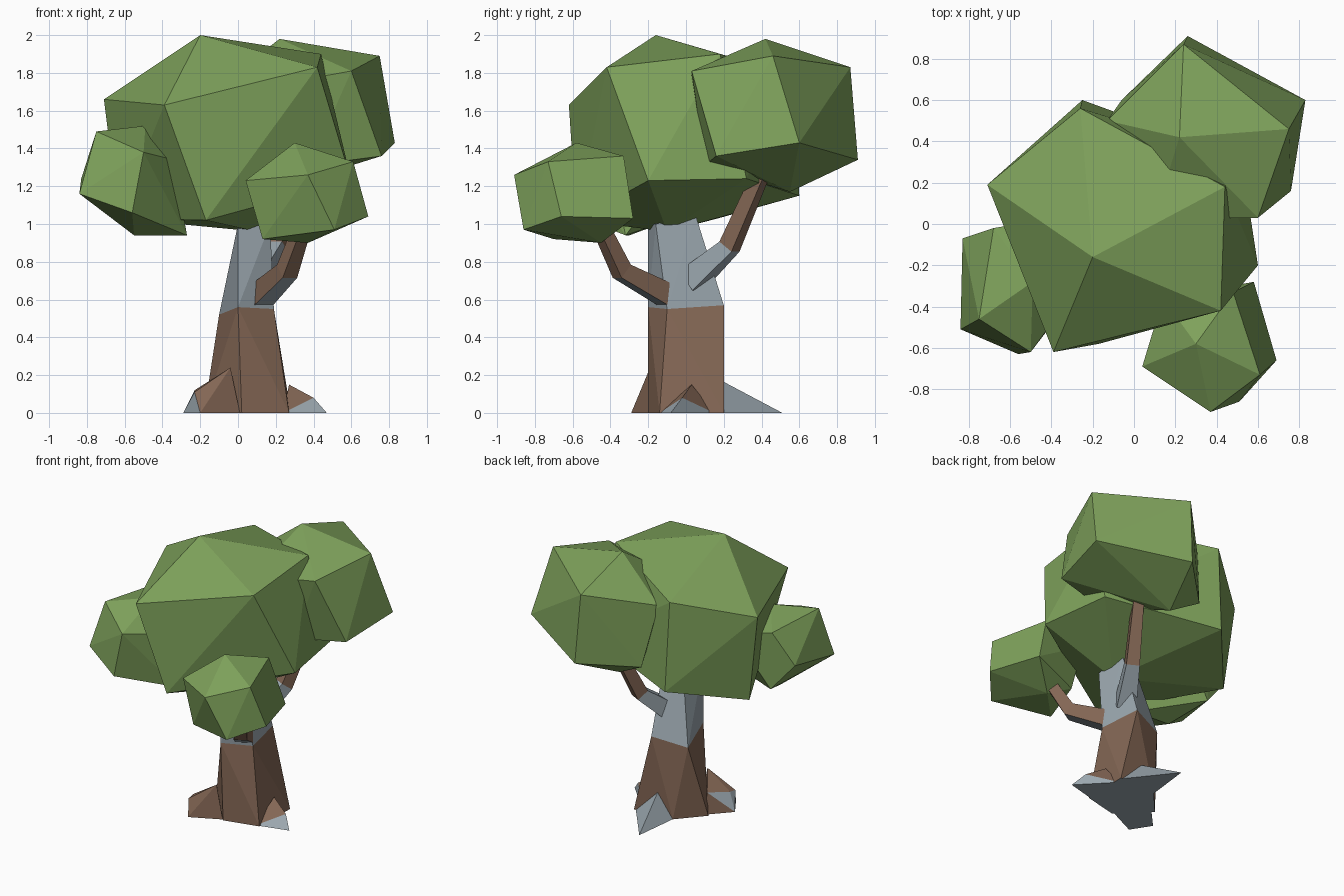
import bpy
import bmesh
from mathutils import Vector

default_cube = bpy.data.objects.get("Cube")
if default_cube:
    bpy.data.objects.remove(default_cube, do_unlink=True)


def make_material(name, red, green, blue):
    material = bpy.data.materials.new(name)
    material.use_nodes = True
    colour = (red, green, blue, 1)
    material.diffuse_color = colour
    material.node_tree.nodes["Principled BSDF"].inputs["Base Color"].default_value = colour
    return material


leaf_green = make_material("leaf_green", .21, .36, .105)
bark_brown = make_material("bark_brown", .23, .135, .09)
bark_grey = make_material("bark_grey", .33, .39, .43)


def finish_object(name, bm, materials, second_colour_rule=None):
    """Turn a bmesh into a flat shaded object; the rule picks faces of the second colour."""
    bmesh.ops.recalc_face_normals(bm, faces=bm.faces[:])
    for face in bm.faces:
        face.smooth = False
        if second_colour_rule and second_colour_rule(face.calc_center_median(), face.normal):
            face.material_index = 1
    mesh = bpy.data.meshes.new(name)
    bm.to_mesh(mesh)
    bm.free()
    for material in materials:
        mesh.materials.append(material)
    model_part = bpy.data.objects.new(name, mesh)
    bpy.context.scene.collection.objects.link(model_part)
    return model_part


def faceted_block(name, rings, materials, second_colour_rule=None):
    """Wrap a convex faceted skin around a few rings of corner points."""
    bm = bmesh.new()
    for ring in rings:
        for corner in ring:
            bm.verts.new(corner)
    result = bmesh.ops.convex_hull(bm, input=bm.verts[:])
    unused = [item for item in result["geom_interior"] if isinstance(item, bmesh.types.BMVert)]
    bmesh.ops.delete(bm, geom=unused, context="VERTS")
    bmesh.ops.dissolve_limit(bm, angle_limit=.02, verts=bm.verts[:], edges=bm.edges[:])
    return finish_object(name, bm, materials, second_colour_rule)


def branch(name, path, radii, materials, second_colour_rule):
    """Sweep a tapering four-sided section along a bent path."""
    bm = bmesh.new()
    points = [Vector(point) for point in path]
    rings = []
    for index, point in enumerate(points):
        before = points[max(index - 1, 0)]
        after = points[min(index + 1, len(points) - 1)]
        direction = (after - before).normalized()
        side = direction.cross(Vector((0, 0, 1))).normalized()
        upward = side.cross(direction)
        ring = [bm.verts.new(point + radii[index] * offset)
                for offset in (side + upward, upward - side, -side - upward, side - upward)]
        rings.append(ring)
    for lower, upper in zip(rings, rings[1:]):
        for corner in range(len(lower)):
            following = (corner + 1) % len(lower)
            bm.faces.new((lower[corner], lower[following], upper[following], upper[corner]))
    bm.faces.new(rings[0])
    bm.faces.new(rings[-1])
    return finish_object(name, bm, materials, second_colour_rule)


# Foliage clumps: tilted five-sided blocks with a shallow peak above and below
faceted_block("main_foliage", (
    [(-.2, -.16, 2)],
    [(-.71, .19, 1.66), (-.39, -.62, 1.63), (.42, -.42, 1.83), (.44, .18, 1.9), (-.26, .56, 1.79)],
    [(-.63, .17, 1.03), (-.17, -.58, 1.02), (.6, -.2, 1.23), (.52, .32, 1.24), (-.25, .6, 1.15)],
    [(.1, -.1, .96)],
), [leaf_green])

faceted_block("back_foliage", (
    [(.22, .42, 1.98)],
    [(.75, .46, 1.89), (.24, .87, 1.83), (-.13, .5, 1.71), (.1, .03, 1.72), (.6, .03, 1.81)],
    [(.83, .6, 1.43), (.26, .91, 1.34), (-.06, .6, 1.28), (.38, .1, 1.31), (.76, .16, 1.36)],
    [(.15, .55, 1.17)],
), [leaf_green])

faceted_block("front_foliage", (
    [(.3, -.58, 1.43)],
    [(.37, -.91, 1.26), (.04, -.69, 1.23), (.14, -.36, 1.3), (.48, -.33, 1.36), (.61, -.73, 1.33)],
    [(.51, -.86, .97), (.13, -.7, .92), (.22, -.38, .96), (.58, -.28, 1.03), (.69, -.66, 1.04)],
    [(.37, -.45, .9)],
), [leaf_green])

faceted_block("side_foliage", (
    [(-.49, -.28, 1.52)],
    [(-.75, -.46, 1.49), (-.5, -.62, 1.38), (-.34, -.4, 1.34), (-.4, .03, 1.4), (-.68, -.02, 1.46)],
    [(-.84, -.51, 1.16), (-.56, -.63, 1.06), (-.27, -.32, .94), (-.66, -.03, 1.04), (-.83, -.07, 1.24)],
    [(-.55, -.3, .94)],
), [leaf_green])

# Trunk: brown flared base and a grey leaning upper part sharing one ring
trunk_foot = [(.02, -.2, 0), (.27, -.14, 0), (.28, .2, 0), (-.02, .18, 0), (-.18, 0, 0)]
trunk_waist = [(0, -.2, .56), (.19, -.1, .55), (.14, .2, .57), (-.1, .12, .52)]
trunk_top = [(0, -.2, 1), (.17, -.16, 1), (.14, .05, 1.05), (.01, .02, 1.02)]


def is_underside(centre, normal):
    return normal.z < -.9


faceted_block("trunk_base", (trunk_foot, trunk_waist), [bark_brown, bark_grey], is_underside)
faceted_block("trunk_upper", (trunk_waist, trunk_top), [bark_grey])

# Roots: low wedges leaning out of the trunk base
faceted_block("back_root", (
    [(-.02, .17, 0), (.28, .18, 0), (.02, .51, 0)],
    [(.1, .17, .18)],
), [bark_grey])

faceted_block("left_root", (
    [(.24, -.14, 0), (.25, .15, 0), (.47, -.08, 0)],
    [(.27, .03, .15), (.4, -.02, .08)],
), [bark_brown, bark_grey],
    lambda centre, normal: centre.x > .36 or is_underside(centre, normal))

faceted_block("right_root", (
    [(-.29, -.15, 0), (-.2, -.29, 0), (.01, -.19, 0), (-.15, 0, 0)],
    [(-.23, -.24, .11), (-.23, -.18, .12), (-.04, -.19, .24), (-.15, -.03, .15)],
), [bark_brown, bark_grey],
    lambda centre, normal: centre.x < -.21 and normal.x < -.5 or is_underside(centre, normal))

# Branches: each leaves the trunk and bends up into a foliage clump
branch("back_branch",
       [(.1, .03, .7), (.21, .23, .88), (.3, .4, 1.27)], (.065, .045, .035),
       [bark_brown, bark_grey], lambda centre, normal: centre.z < .9)
branch("front_branch",
       [(.1, -.06, .6), (.26, -.34, .75), (.34, -.45, .98)], (.06, .045, .035),
       [bark_brown, bark_grey], lambda centre, normal: centre.z < .72 and normal.z < -.4)
